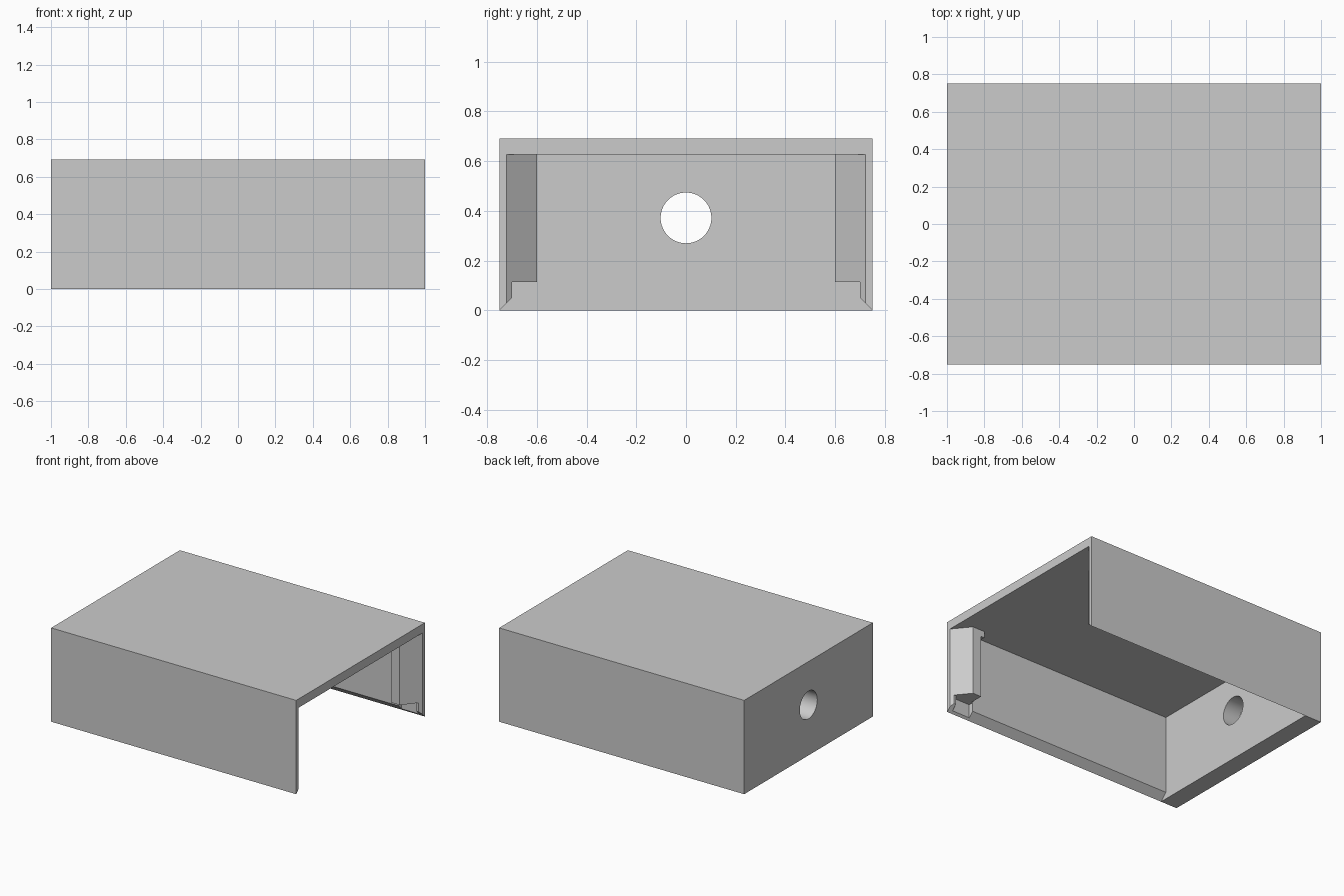
import bpy
import bmesh
import math
from mathutils import Vector

cube = bpy.data.objects.get("Cube")
if cube:
    bpy.data.objects.remove(cube, do_unlink=True)

WIDTH, DEPTH, HEIGHT = 2.0, 1.5, 0.692
CEILING = 0.627
INNER_X, INNER_Y = -0.865, 0.70

grey = bpy.data.materials.new("light_grey")
grey.use_nodes = True
grey.diffuse_color = (0.6, 0.6, 0.6, 1)
grey.node_tree.nodes["Principled BSDF"].inputs["Base Color"].default_value = (0.6, 0.6, 0.6, 1)


def prism(name, points, direction):
    """Extrude a closed polygon of 3D points along a direction."""
    bm = bmesh.new()
    face = bm.faces.new([bm.verts.new(p) for p in points])
    out = bmesh.ops.extrude_face_region(bm, geom=[face])
    moved = [v for v in out["geom"] if isinstance(v, bmesh.types.BMVert)]
    bmesh.ops.translate(bm, verts=moved, vec=Vector(direction))
    bmesh.ops.recalc_face_normals(bm, faces=bm.faces)
    mesh = bpy.data.meshes.new(name)
    bm.to_mesh(mesh)
    bm.free()
    obj = bpy.data.objects.new(name, mesh)
    obj.data.materials.append(grey)
    bpy.context.collection.objects.link(obj)
    return obj


def upright(name, plan, bottom, top):
    return prism(name, [(x, y, bottom) for x, y in plan], (0, 0, top - bottom))


def block(name, x0, x1, y0, y1, z0, z1):
    return upright(name, [(x0, y0), (x1, y0), (x1, y1), (x0, y1)], z0, z1)


def cut(target, cutter):
    cutter.hide_render = True
    mod = target.modifiers.new("cut", "BOOLEAN")
    mod.operation, mod.solver, mod.object = "DIFFERENCE", "EXACT", cutter
    bpy.ops.object.select_all(action="DESELECT")
    bpy.context.view_layer.objects.active = target
    target.select_set(True)
    bpy.ops.object.modifier_apply(modifier=mod.name)
    bpy.data.objects.remove(cutter, do_unlink=True)


# Housing: open at the bottom and at the left end
housing = block("housing", -WIDTH / 2, WIDTH / 2, -DEPTH / 2, DEPTH / 2, 0, HEIGHT)

# Cavity with bevelled lower wall edges
half = [(0.77, -0.02), (INNER_Y, 0.05), (INNER_Y, CEILING)]
profile = half + [(-y, z) for y, z in reversed(half)]
cut(housing, prism("cavity", [(INNER_X, y, z) for y, z in profile], (2, 0, 0)))

# Round hole through the end wall
ring = [(-1.1, 0.102 * math.cos(a), 0.372 + 0.102 * math.sin(a))
        for a in (math.tau * i / 64 for i in range(64))]
cut(housing, prism("hole", ring, (0.4, 0, 0)))

for side, label in ((-1, "right"), (1, "left")):
    # Sloped mouth of the open end
    mouth = [(1.05, 0.783), (0.95, 0.661), (1.05, 0.661)]
    cut(housing, upright("mouth", [(x, side * y) for x, y in mouth], -0.1, CEILING))
    # Small slot in the wall below the post
    cut(housing, block("slot", 0.82, 0.965, side * 0.65, side * 0.735, -0.1, 0.115))
    # Wedge-shaped corner post with a small lip under the roof
    plan = [(0.982, INNER_Y), (0.9, 0.6), (0.83, 0.6), (0.83, 0.72), (0.982, 0.72)]
    upright(label + "_corner_post", [(x, side * y) for x, y in plan], 0.115, 0.64)
    block(label + "_post_lip", 0.8, 0.84, side * 0.6, side * 0.72, 0.58, 0.64)

bpy.ops.object.select_all(action="DESELECT")
housing.select_set(True)
bpy.context.view_layer.objects.active = housing
bpy.ops.object.shade_smooth_by_angle(angle=math.radians(20))
